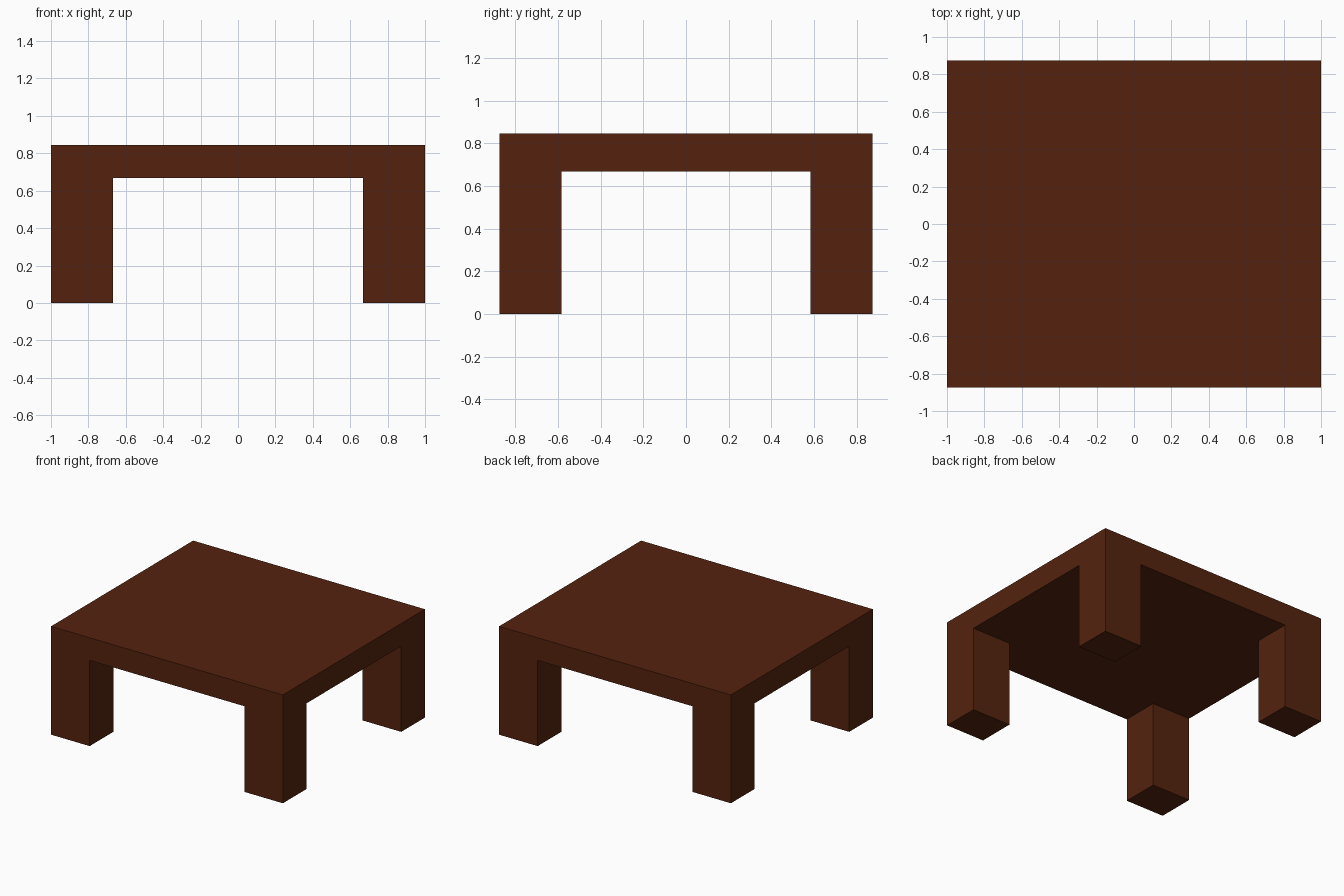
import bpy

if "Cube" in bpy.data.objects:
    bpy.data.objects.remove(bpy.data.objects["Cube"])

wood = bpy.data.materials.new("dark_brown_wood")
wood.diffuse_color = (0.09, 0.0165, 0.0045, 1)
wood.use_nodes = True
wood.node_tree.nodes["Principled BSDF"].inputs["Base Color"].default_value = wood.diffuse_color


def box(name, x, y, z):
    """Box spanning the given (min, max) ranges."""
    spans = (x, y, z)
    bpy.ops.mesh.primitive_cube_add(size=1)
    ob = bpy.context.object
    ob.name = name
    for v in ob.data.vertices:
        v.co = [lo + (c + 0.5) * (hi - lo) for c, (lo, hi) in zip(v.co, spans)]
    ob.data.materials.append(wood)
    return ob


HALF_X, HALF_Y = 1.0, 0.875
UNDER, TOP = 0.668, 0.845
LEG_X, LEG_Y = 0.333, 0.292

# Thick slab top
box("table_top", (-HALF_X, HALF_X), (-HALF_Y, HALF_Y), (UNDER, TOP))

# Four square legs flush with the corners
for side, sx in (("left", -1), ("right", 1)):
    for end, sy in (("front", -1), ("back", 1)):
        xs = sorted((sx * HALF_X, sx * (HALF_X - LEG_X)))
        ys = sorted((sy * HALF_Y, sy * (HALF_Y - LEG_Y)))
        box(f"{end}_{side}_leg", xs, ys, (0, UNDER))
